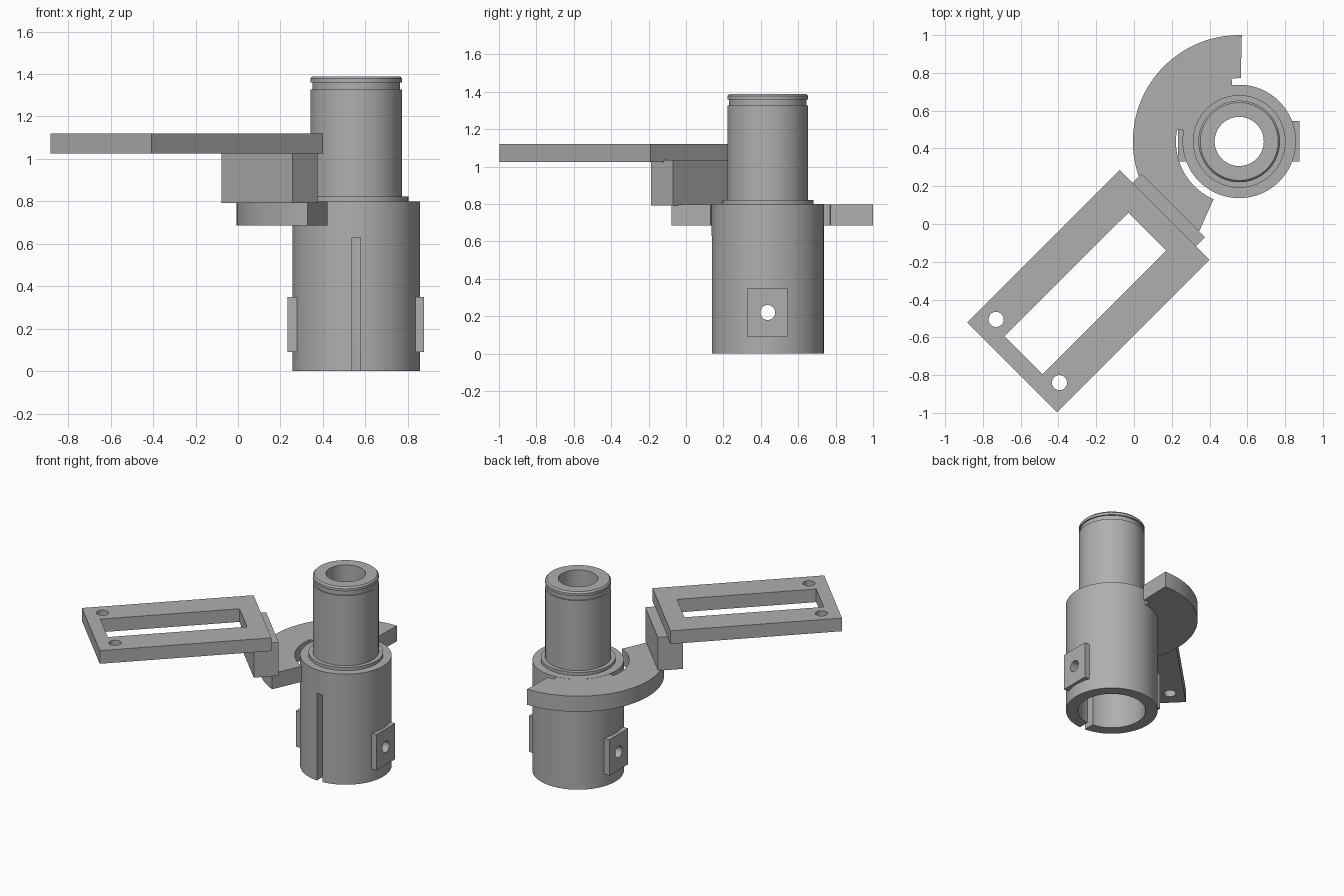
import bpy, bmesh, math
from mathutils import Matrix, Vector

cube = bpy.data.objects.get("Cube")
if cube:
    bpy.data.objects.remove(cube)

CX, CY = 0.557, 0.437      # axis of the tube

grey = bpy.data.materials.new("plain_grey")
grey.use_nodes = True
COLOUR = (0.43, 0.43, 0.43, 1)
grey.diffuse_color = COLOUR
grey.node_tree.nodes["Principled BSDF"].inputs["Base Color"].default_value = COLOUR


def finish(bm, name):
    bmesh.ops.remove_doubles(bm, verts=bm.verts, dist=1e-5)
    bmesh.ops.recalc_face_normals(bm, faces=bm.faces)
    mesh = bpy.data.meshes.new(name)
    bm.to_mesh(mesh)
    bm.free()
    mesh.materials.append(grey)
    obj = bpy.data.objects.new(name, mesh)
    bpy.context.collection.objects.link(obj)
    return obj


def prism(name, outline, z0, z1):
    bm = bmesh.new()
    face = bm.faces.new([bm.verts.new((x, y, z0)) for x, y in outline])
    new = bmesh.ops.extrude_face_region(bm, geom=[face])["geom"]
    verts = [v for v in new if isinstance(v, bmesh.types.BMVert)]
    bmesh.ops.translate(bm, verts=verts, vec=(0, 0, z1 - z0))
    return finish(bm, name)


def box(name, x0, x1, y0, y1, z0, z1):
    return prism(name, [(x0, y0), (x1, y0), (x1, y1), (x0, y1)], z0, z1)


def rod(name, centre, radius, length, axis="Z"):
    bm = bmesh.new()
    turn = Matrix.Rotation(math.pi / 2, 4, "Y") if axis == "X" else Matrix()
    bmesh.ops.create_cone(bm, cap_ends=True, segments=32, radius1=radius, radius2=radius,
                          depth=length, matrix=Matrix.Translation(centre) @ turn)
    return finish(bm, name)


def lathe(name, profile, steps=96):
    bm = bmesh.new()
    verts = [bm.verts.new((CX + r, CY, z)) for r, z in profile]
    edges = [bm.edges.new((a, b)) for a, b in zip(verts, verts[1:] + verts[:1])]
    bmesh.ops.spin(bm, geom=verts + edges, cent=(CX, CY, 0), axis=(0, 0, 1),
                   angle=2 * math.pi, steps=steps)
    return finish(bm, name)


def activate(obj):
    bpy.ops.object.select_all(action="DESELECT")
    obj.select_set(True)
    bpy.context.view_layer.objects.active = obj


def cut(obj, *cutters):
    activate(obj)
    for cutter in cutters:
        mod = obj.modifiers.new("cut", "BOOLEAN")
        mod.operation, mod.solver, mod.object = "DIFFERENCE", "EXACT", cutter
        bpy.ops.object.modifier_apply(modifier=mod.name)


def arc(radius, start, end):
    count = max(3, int(abs(end - start) / 3))
    angles = [math.radians(start + (end - start) * i / count) for i in range(count + 1)]
    return [(CX + radius * math.cos(a), CY + radius * math.sin(a)) for a in angles]


def diagonal(s, d):
    # Point from its coordinates along (x + y) and across (x - y) the arm
    return ((s + d) / 2, (s - d) / 2)


def diagonal_rect(s0, s1, d0, d1):
    return [diagonal(s0, d0), diagonal(s1, d0), diagonal(s1, d1), diagonal(s0, d1)]


# Stepped hollow tube with a grooved, bevelled top
tube = lathe("tube_body", [
    (0.222, 0), (0.3, 0), (0.3, 0.8), (0.245, 0.8), (0.245, 0.822), (0.216, 0.822),
    (0.216, 1.328), (0.207, 1.328), (0.207, 1.36), (0.216, 1.36), (0.216, 1.378),
    (0.206, 1.389), (0.13, 1.389), (0.13, 0.7), (0.216, 0.7), (0.216, 0.05)])

# Flat pads on either side of the tube
pads = [box("left_pad", CX + 0.265, CX + 0.32, CY - 0.107, CY + 0.107, 0.09, 0.35),
        box("right_pad", CX - 0.325, CX - 0.265, CY - 0.107, CY + 0.107, 0.09, 0.35)]

# Front slit and the cross hole through pads and tube
slit = box("slit_cutter", CX - 0.021, CX + 0.021, CY - 0.5, CY - 0.1, -0.1, 0.63)
cross_hole = rod("cross_hole_cutter", (CX, CY, 0.22), 0.04, 1, "X")
cut(tube, slit, cross_hole)
for pad in pads:
    cut(pad, cross_hole)

# Curved flange, joined to the tube over part of its inner edge
flange = prism("curved_flange", arc(0.563, 88.6, 246) + arc(0.335, 246, 169)
               + arc(0.298, 169, 97) + arc(0.335, 97, 88.6), 0.686, 0.799)

# Riser block between flange and frame
riser = prism("riser_block", diagonal_rect(0.07, 0.305, -0.225, 0.445), 0.793, 1.035)

# Rectangular frame with a window and two screw holes
frame = prism("frame_plate", diagonal_rect(-1.405, 0.21, -0.36, 0.59), 1.025, 1.12)
window = prism("window_cutter", diagonal_rect(-1.28, 0.03, -0.09, 0.31), 0.9, 1.3)
holes = [rod("screw_hole_cutter", (*diagonal(-1.235, d), 1.07), 0.04, 0.4)
         for d in (-0.225, 0.445)]
cut(frame, window, *holes)

for cutter in [slit, cross_hole, window, *holes]:
    bpy.data.objects.remove(cutter)

for part in [tube, flange, riser, frame, *pads]:
    activate(part)
    bpy.ops.object.shade_smooth_by_angle(angle=math.radians(30))
